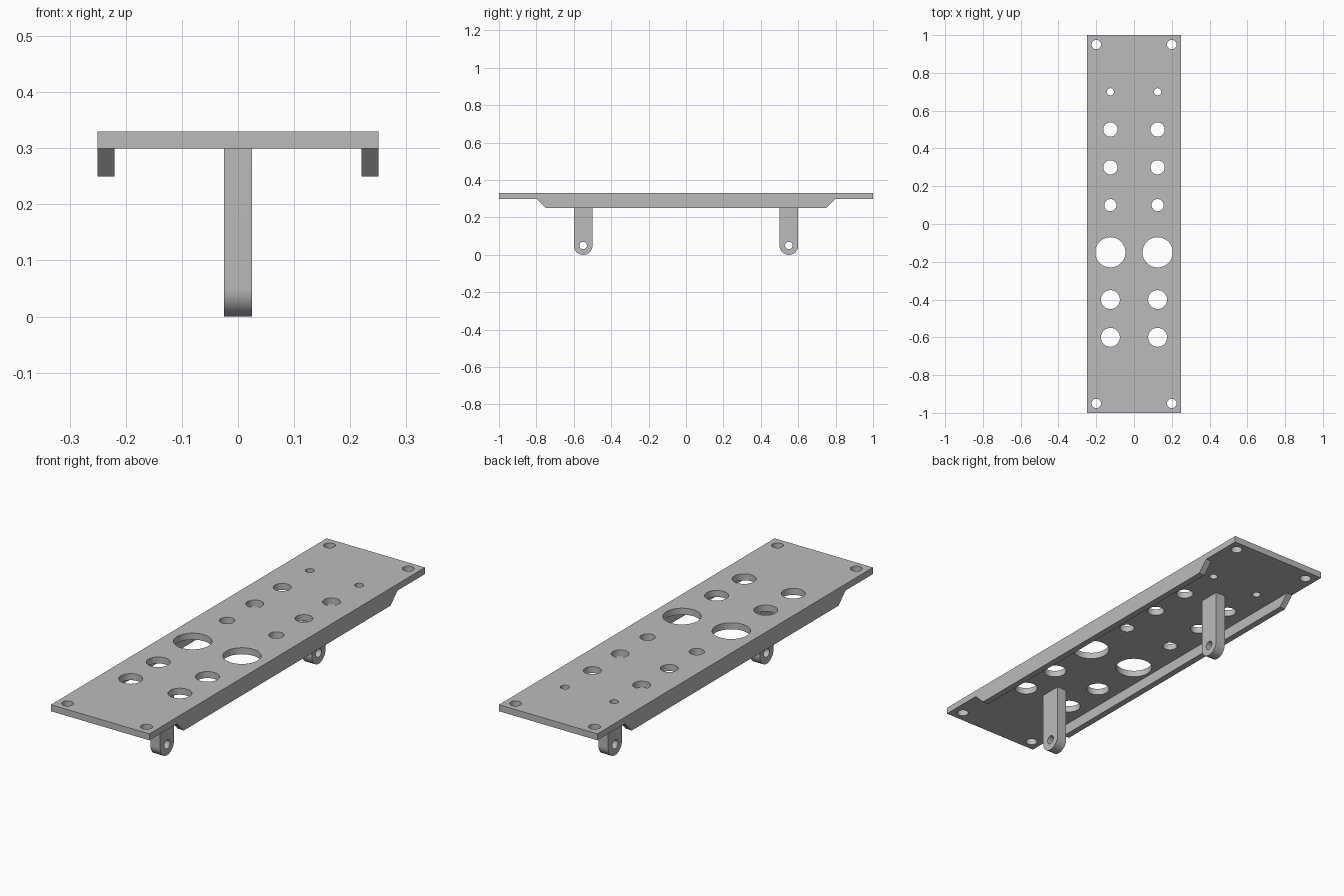
import bpy
import bmesh
from math import cos, sin, pi, radians
from mathutils import Matrix

if "Cube" in bpy.data.objects:
    bpy.data.objects.remove(bpy.data.objects["Cube"], do_unlink=True)

# Single grey finish
grey = bpy.data.materials.new("grey_metal")
grey.use_nodes = True
colour = (0.5, 0.5, 0.5, 1)
grey.diffuse_color = colour
grey.node_tree.nodes["Principled BSDF"].inputs["Base Color"].default_value = colour


def add_object(name, bm):
    bmesh.ops.recalc_face_normals(bm, faces=bm.faces)
    mesh = bpy.data.meshes.new(name)
    bm.to_mesh(mesh)
    bm.free()
    obj = bpy.data.objects.new(name, mesh)
    bpy.context.collection.objects.link(obj)
    mesh.materials.append(grey)
    return obj


def extrude_x(name, profile, x0, x1):
    """Solid from a (y, z) profile swept along x."""
    bm = bmesh.new()
    face = bm.faces.new([bm.verts.new((x0, y, z)) for y, z in profile])
    new = bmesh.ops.extrude_face_region(bm, geom=[face])["geom"]
    verts = [v for v in new if isinstance(v, bmesh.types.BMVert)]
    bmesh.ops.translate(bm, vec=(x1 - x0, 0, 0), verts=verts)
    return add_object(name, bm)


def drill(obj, holes, axis):
    """Cut round holes, given as (centre, radius), along the axis."""
    turn = Matrix.Rotation(pi / 2, 4, "Y") if axis == "X" else Matrix()
    bm = bmesh.new()
    for centre, r in holes:
        bmesh.ops.create_cone(bm, cap_ends=True, segments=48, radius1=r, radius2=r,
                              depth=0.2, matrix=Matrix.Translation(centre) @ turn)
    cutter = add_object("hole_cutter", bm)
    cutter.hide_render = True
    mod = obj.modifiers.new("holes", "BOOLEAN")
    mod.operation = "DIFFERENCE"
    mod.solver = "EXACT"
    mod.object = cutter
    bpy.ops.object.select_all(action="DESELECT")
    bpy.context.view_layer.objects.active = obj
    obj.select_set(True)
    bpy.ops.object.modifier_apply(modifier=mod.name)
    bpy.data.objects.remove(cutter, do_unlink=True)
    bpy.ops.object.shade_smooth_by_angle(angle=radians(30))


UNDERSIDE, TOP = 0.30, 0.33

# Deck plate with paired holes and corner screw holes
deck = extrude_x("deck_plate", [(-1, UNDERSIDE), (1, UNDERSIDE), (1, TOP), (-1, TOP)], -0.25, 0.25)
pairs = [(0.7, 0.019), (0.5, 0.0375), (0.3, 0.0375), (0.1, 0.032),
         (-0.15, 0.08), (-0.4, 0.05), (-0.6, 0.05)]
holes = []
for side in (-1, 1):
    holes += [((side * 0.125, y, TOP), r) for y, r in pairs]
    holes += [((side * 0.2, y, TOP), 0.025) for y in (-0.95, 0.95)]
drill(deck, holes, "Z")

# Side stiffening rails with sloped ends
rail = [(-0.75, 0.25), (0.75, 0.25), (0.8, UNDERSIDE), (-0.8, UNDERSIDE)]
extrude_x("left_rail", rail, 0.22, 0.25)
extrude_x("right_rail", rail, -0.25, -0.22)

# Rounded mounting lugs with a pin hole
R = 0.05
for name, y in (("front_lug", -0.55), ("back_lug", 0.55)):
    arc = [(y + R * cos(a), R + R * sin(a)) for a in (pi + pi * i / 24 for i in range(25))]
    lug = extrude_x(name, arc + [(y + R, UNDERSIDE), (y - R, UNDERSIDE)], -0.025, 0.025)
    drill(lug, [((0, y, R), 0.02)], "X")
